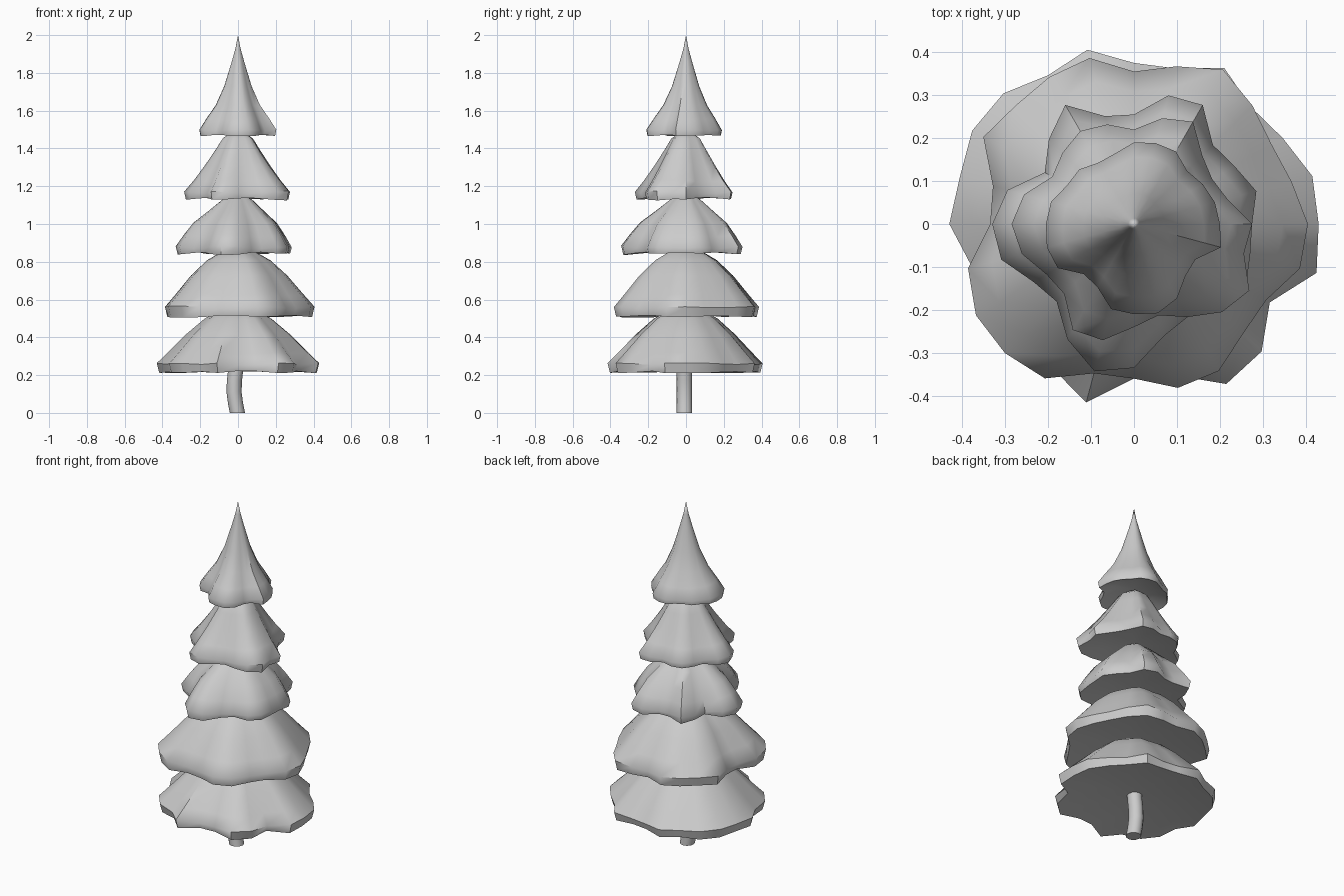
import bpy, bmesh, math

if "Cube" in bpy.data.objects:
    bpy.data.objects.remove(bpy.data.objects["Cube"])


def loft(name, rings, angle):
    """Skin a stack of equal-sized point rings and cap both ends with a fan."""
    bm = bmesh.new()
    loops = [[bm.verts.new(p) for p in ring] for ring in rings]
    n = len(loops[0])
    for a, b in zip(loops, loops[1:]):
        for i in range(n):
            j = (i + 1) % n
            bm.faces.new((a[i], a[j], b[j], b[i]))
    bm.faces.new(loops[0][::-1])
    bm.faces.new(loops[-1])
    bmesh.ops.remove_doubles(bm, verts=bm.verts, dist=0.0002)
    bmesh.ops.recalc_face_normals(bm, faces=bm.faces)
    mesh = bpy.data.meshes.new(name)
    bm.to_mesh(mesh)
    bm.free()
    obj = bpy.data.objects.new(name, mesh)
    bpy.context.collection.objects.link(obj)
    bpy.ops.object.select_all(action='DESELECT')
    obj.select_set(True)
    bpy.context.view_layer.objects.active = obj
    bpy.ops.object.shade_smooth_by_angle(angle=math.radians(angle))
    return obj


def skirt(name, outline, bottom, profile):
    """Branch tier: wavy hem (radii in cm every 15 degrees) fading to a round neck.
    profile: (fraction of hem radius, z) from hem to top."""
    radii = [r / 100 for r in outline]
    n = len(radii)
    mean = sum(radii) / n
    levels = [(0.1, bottom + 0.04, 0), (0.6, bottom + 0.03, 0),
              (0.97, bottom, 0.15)]
    levels += [(f, z, 0.15 * f) for f, z in profile]
    rings = []
    for f, z, lift in levels:
        ring = []
        for i, r in enumerate(radii):
            a = math.tau * i / n
            wave = (r - mean) * min(1, f) ** 0.7
            rad = f * (mean + wave)
            ring.append((rad * math.cos(a), rad * math.sin(a),
                         z + lift * (max(radii) - r) * (1 if z < bottom + 0.02 else -1)))
        rings.append(ring)
    return loft(name, rings, 50)


# Bent trunk
trunk = []
for x, z in ((-0.003, 0), (-0.013, 0.05), (-0.021, 0.11), (-0.019, 0.17), (-0.012, 0.23), (-0.01, 0.3)):
    trunk.append([(x + 0.04 * math.cos(math.tau * i / 12),
                   -0.008 + 0.041 * math.sin(math.tau * i / 12), z) for i in range(12)])
loft("trunk", trunk, 50)

# Five branch tiers, bottom to top
skirt("bottom_branches",
      [43, 43, 40, 38.5, 42, 37.5, 37.5, 42, 40, 43, 43.5, 42,
       43, 39, 42, 42, 38.5, 43, 36, 36.5, 43, 42, 36.5, 44],
      0.21, [(1, 0.265), (0.87, 0.32), (0.64, 0.42), (0.42, 0.5), (0.27, 0.535), (0.1, 0.56)])
skirt("lower_branches",
      [40.5, 38, 37, 39, 41.5, 38, 35.5, 40, 39.5, 39, 40.5, 34,
       33.5, 40, 42.5, 42.5, 41.5, 36, 36, 39.5, 39.5, 36, 35.5, 40],
      0.505, [(1, 0.565), (0.86, 0.63), (0.65, 0.73), (0.43, 0.81), (0.25, 0.85), (0.1, 0.87)])
skirt("middle_branches",
      [27.5, 29.5, 27, 26, 32, 31, 25.5, 26, 32, 28, 24, 30.5,
       33, 32, 27, 25.5, 31, 35.5, 33.5, 27, 25, 29, 30, 28],
      0.835, [(1, 0.885), (0.88, 0.945), (0.73, 1.01), (0.5, 1.07), (0.27, 1.13), (0.1, 1.16)])
skirt("upper_branches",
      [27.5, 22.5, 21, 22.5, 27.5, 25.5, 22, 24, 25, 23.5, 22, 26.5,
       28.5, 27, 23.5, 23, 28.5, 28, 24, 22, 25, 29, 31, 26.5],
      1.125, [(1, 1.175), (0.83, 1.235), (0.64, 1.31), (0.45, 1.39), (0.3, 1.455), (0.1, 1.49)])
skirt("treetop",
      [20, 19.5, 18.5, 17.5, 19.5, 19.5, 19, 17, 16.5, 18, 18, 20,
       20.5, 21, 20.5, 16.5, 17, 20.5, 21, 21.5, 20, 17, 16.5, 21],
      1.465, [(1, 1.5), (0.82, 1.56), (0.59, 1.63), (0.37, 1.73), (0.17, 1.86), (0.07, 1.93), (0.0005, 2.0)])
